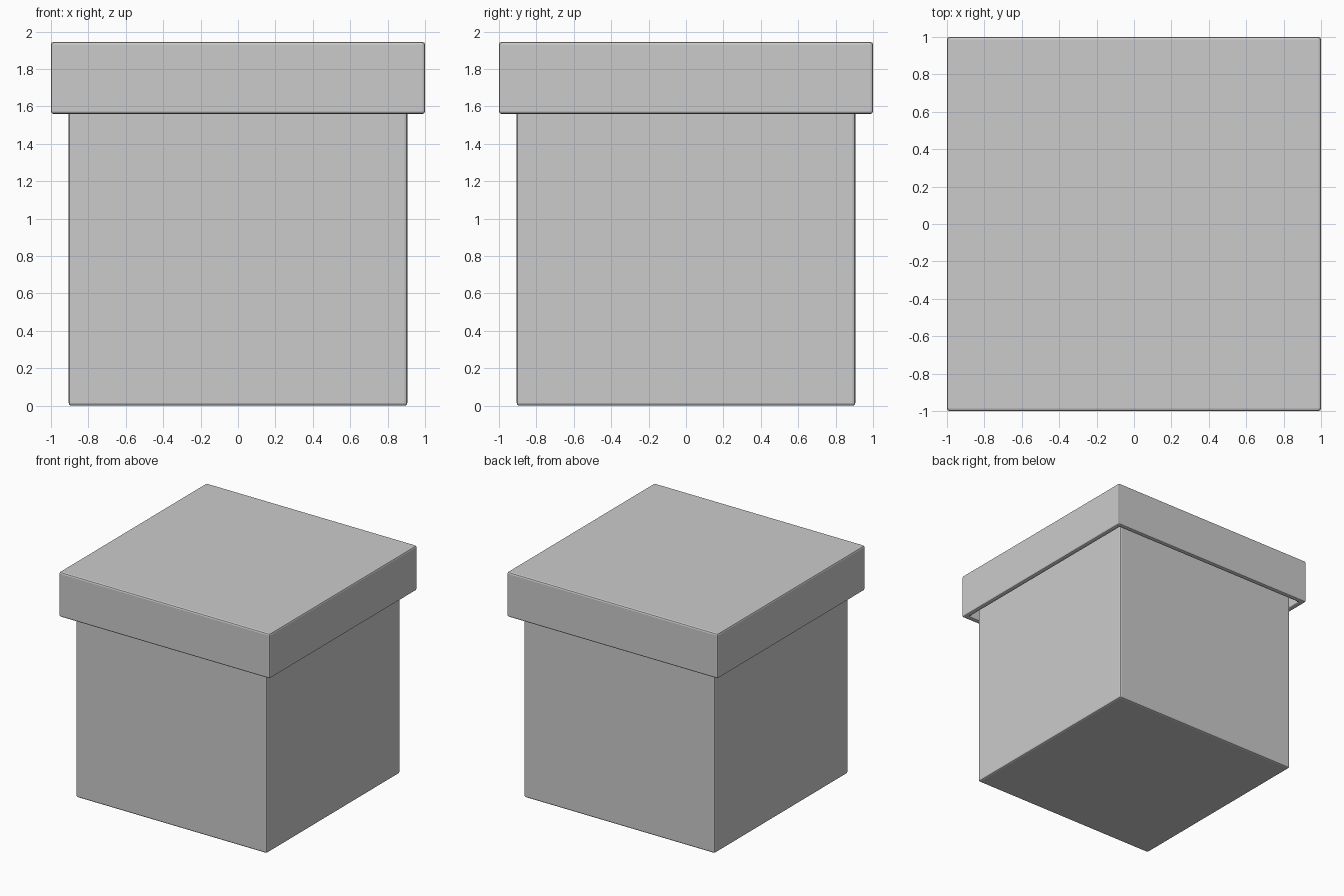
import bpy, bmesh
from mathutils import Vector

if "Cube" in bpy.data.objects:
    bpy.data.objects.remove(bpy.data.objects["Cube"])


def open_box(name, half, z_open, z_closed, wall):
    """Hollow square box with one open end and softly bevelled edges."""
    bm = bmesh.new()
    bmesh.ops.create_cube(bm, size=1)
    for v in bm.verts:
        v.co = Vector((v.co.x * 2 * half, v.co.y * 2 * half,
                       z_open if v.co.z > 0 else z_closed))
    bmesh.ops.recalc_face_normals(bm, faces=bm.faces)

    # Hollow out from the open end, leaving a rim
    mouth = [f for f in bm.faces if all(abs(v.co.z - z_open) < 1e-5 for v in f.verts)]
    bmesh.ops.inset_region(bm, faces=mouth, thickness=wall, use_even_offset=True)
    depth = z_closed - z_open
    depth -= wall if depth > 0 else -wall
    cavity = bmesh.ops.extrude_discrete_faces(bm, faces=mouth)["faces"]
    bmesh.ops.translate(bm, verts=cavity[0].verts, vec=(0, 0, depth))
    bmesh.ops.recalc_face_normals(bm, faces=bm.faces)

    mesh = bpy.data.meshes.new(name)
    bm.to_mesh(mesh)
    bm.free()
    obj = bpy.data.objects.new(name, mesh)
    bpy.context.collection.objects.link(obj)

    bevel = obj.modifiers.new("soft_edges", "BEVEL")
    bevel.width = 0.014
    bevel.segments = 2
    bevel.limit_method = "ANGLE"
    return obj


# Box body, open at the top
open_box("box_body", 0.905, 1.89, 0.0, 0.045)

# Overhanging lid, open underneath with a small gap around the body
open_box("box_lid", 1.0, 1.56, 1.945, 0.045)
